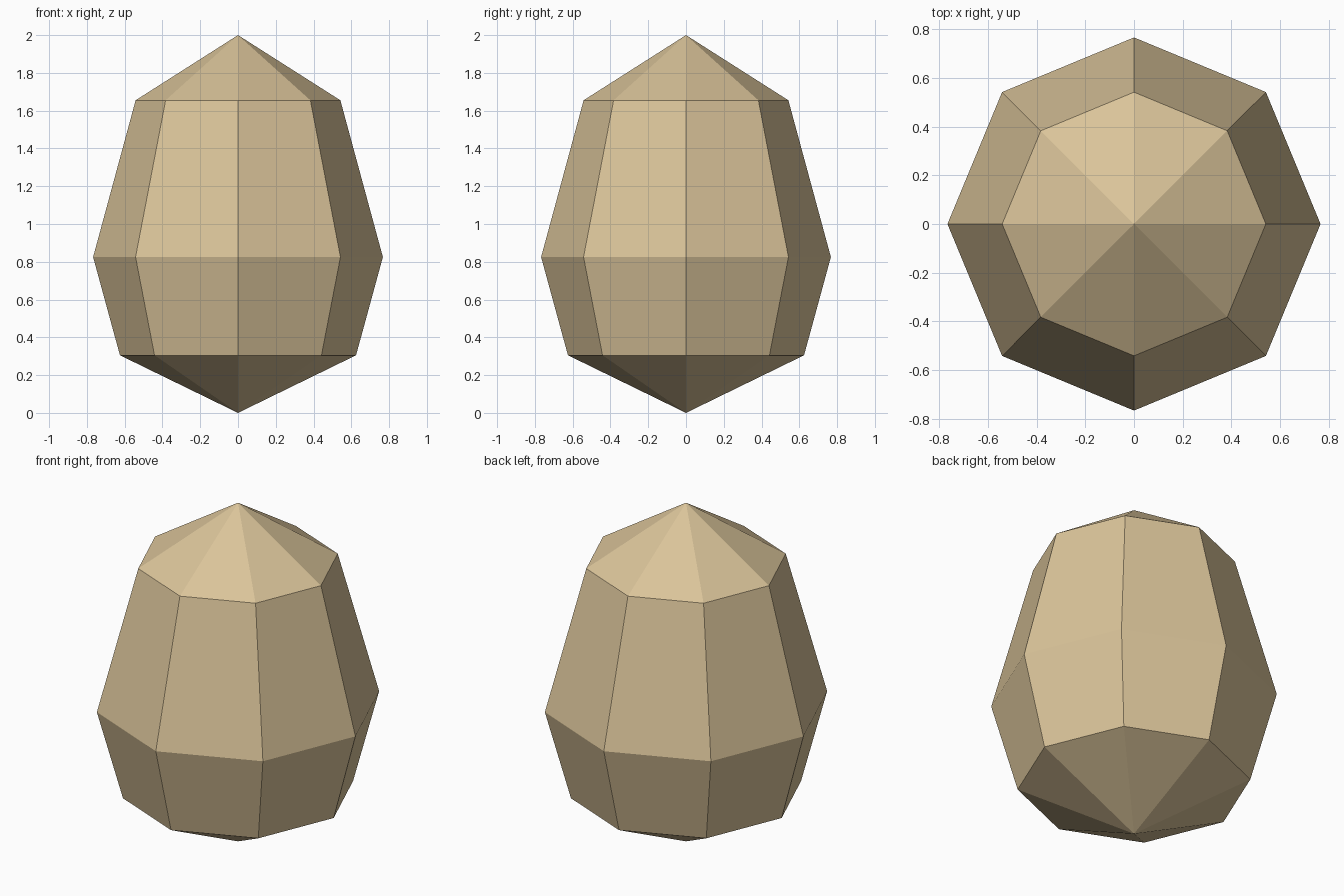
import bpy
import bmesh
from math import cos, sin, pi

old = bpy.data.objects.get("Cube")
if old:
    bpy.data.objects.remove(old, do_unlink=True)

SIDES = 8
RINGS = [(0.625, 0.305), (0.767, 0.825), (0.542, 1.655)]  # radius, height
BOTTOM, TOP = 0.0, 2.0

# Shell colour
shell = bpy.data.materials.new("warm_tan")
shell.use_nodes = True
colour = (0.70, 0.55, 0.32, 1.0)
shell.diffuse_color = colour
bsdf = next(n for n in shell.node_tree.nodes if n.type == 'BSDF_PRINCIPLED')
bsdf.inputs["Base Color"].default_value = colour
bsdf.inputs["Roughness"].default_value = 0.9

# Faceted egg: stacked octagonal rings closed by a point at each end
bm = bmesh.new()
rings = [[bm.verts.new((r * cos(2 * pi * i / SIDES), r * sin(2 * pi * i / SIDES), z))
          for i in range(SIDES)] for r, z in RINGS]
bottom = bm.verts.new((0, 0, BOTTOM))
top = bm.verts.new((0, 0, TOP))

for i in range(SIDES):
    j = (i + 1) % SIDES
    bm.faces.new((bottom, rings[0][j], rings[0][i]))
    for low, high in zip(rings, rings[1:]):
        bm.faces.new((low[i], low[j], high[j], high[i]))
    bm.faces.new((rings[-1][i], rings[-1][j], top))

bmesh.ops.recalc_face_normals(bm, faces=bm.faces)
mesh = bpy.data.meshes.new("faceted_egg")
bm.to_mesh(mesh)
bm.free()
mesh.materials.append(shell)
egg = bpy.data.objects.new("faceted_egg", mesh)
bpy.context.collection.objects.link(egg)
